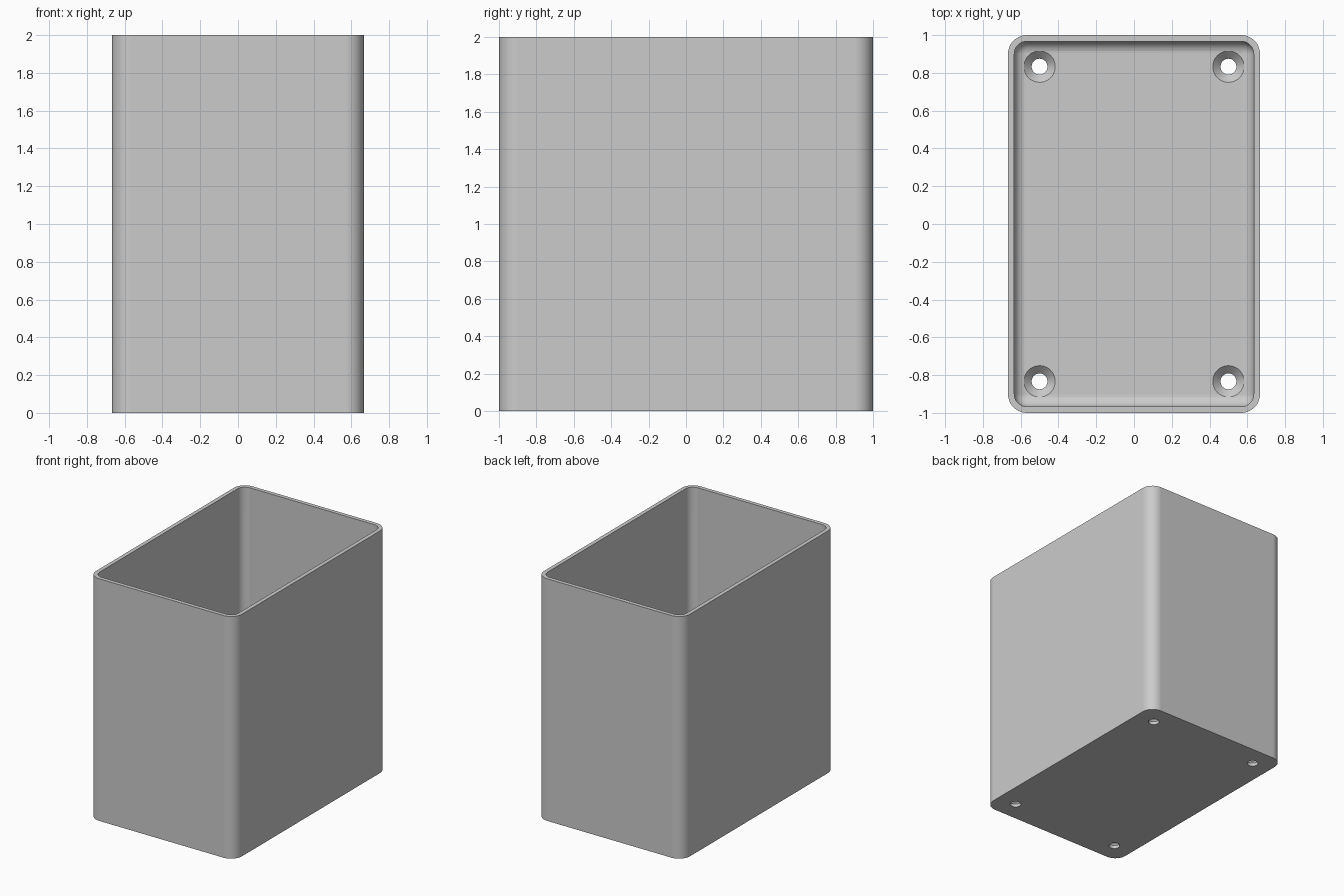
import bpy, bmesh, math

cube = bpy.data.objects.get("Cube")
if cube:
    bpy.data.objects.remove(cube, do_unlink=True)

HALF_X, HALF_Y, HEIGHT = 0.667, 1.0, 2.0
CORNER, WALL, FLOOR, FILLET = 0.1, 0.033, 0.067, 0.064
HOLE_X, HOLE_Y, HOLE_R, SINK_R = 0.5, 0.833, 0.042, 0.083
STEPS = 12

grey = bpy.data.materials.new("light grey")
grey.use_nodes = True
grey.diffuse_color = (0.6, 0.6, 0.6, 1)
grey.node_tree.nodes["Principled BSDF"].inputs["Base Color"].default_value = (0.6, 0.6, 0.6, 1)


def new_object(name, bm):
    bmesh.ops.recalc_face_normals(bm, faces=bm.faces)
    mesh = bpy.data.meshes.new(name)
    bm.to_mesh(mesh)
    bm.free()
    mesh.materials.append(grey)
    obj = bpy.data.objects.new(name, mesh)
    bpy.context.collection.objects.link(obj)
    return obj


def rounded_ring(bm, inset, z):
    """Rounded rectangle, drawn in from the outside by inset."""
    cx, cy, r = HALF_X - CORNER, HALF_Y - CORNER, CORNER - inset
    verts = []
    for corner, (sx, sy) in enumerate([(1, 1), (-1, 1), (-1, -1), (1, -1)]):
        for i in range(STEPS + 1):
            a = math.pi / 2 * (corner + i / STEPS)
            verts.append(bm.verts.new((sx * cx + r * math.cos(a), sy * cy + r * math.sin(a), z)))
    return verts


def round_ring(bm, x, y, r, z, sides=48):
    turn = 2 * math.pi / sides
    return [bm.verts.new((x + r * math.cos(i * turn), y + r * math.sin(i * turn), z))
            for i in range(sides)]


def loft(bm, rings):
    """Join the rings in order and close both ends."""
    for a, b in zip(rings, rings[1:]):
        for i in range(len(a)):
            j = (i + 1) % len(a)
            bm.faces.new((a[i], a[j], b[j], b[i]))
    bm.faces.new(rings[0])
    bm.faces.new(rings[-1])


# Open box: outer wall, flat rim, inner wall, filleted floor
bm = bmesh.new()
levels = [(0, 0), (0, HEIGHT), (WALL, HEIGHT)]
for i in range(9):
    a = math.pi / 2 * i / 8
    levels.append((WALL + FILLET * (1 - math.cos(a)), FLOOR + FILLET * (1 - math.sin(a))))
loft(bm, [rounded_ring(bm, inset, z) for inset, z in levels])
box = new_object("open_box", bm)

# Countersunk screw holes through the floor
bm = bmesh.new()
cone_depth = SINK_R - HOLE_R
for sx in (-1, 1):
    for sy in (-1, 1):
        profile = [(HOLE_R, -0.05), (HOLE_R, FLOOR - cone_depth),
                   (SINK_R, FLOOR), (SINK_R, FLOOR + 0.1)]
        loft(bm, [round_ring(bm, sx * HOLE_X, sy * HOLE_Y, r, z) for r, z in profile])
cutter = new_object("screw_hole_cutter", bm)
cutter.hide_render = True

cut = box.modifiers.new("screw_holes", 'BOOLEAN')
cut.operation = 'DIFFERENCE'
cut.solver = 'EXACT'
cut.object = cutter

bpy.ops.object.select_all(action='DESELECT')
box.select_set(True)
bpy.context.view_layer.objects.active = box
bpy.ops.object.modifier_apply(modifier=cut.name)
bpy.data.objects.remove(cutter, do_unlink=True)

# Smooth corners with crisp rim and hole edges
bpy.ops.object.shade_smooth_by_angle(angle=math.radians(30))
flat = box.modifiers.new("flat_walls", 'WEIGHTED_NORMAL')
flat.keep_sharp = True
